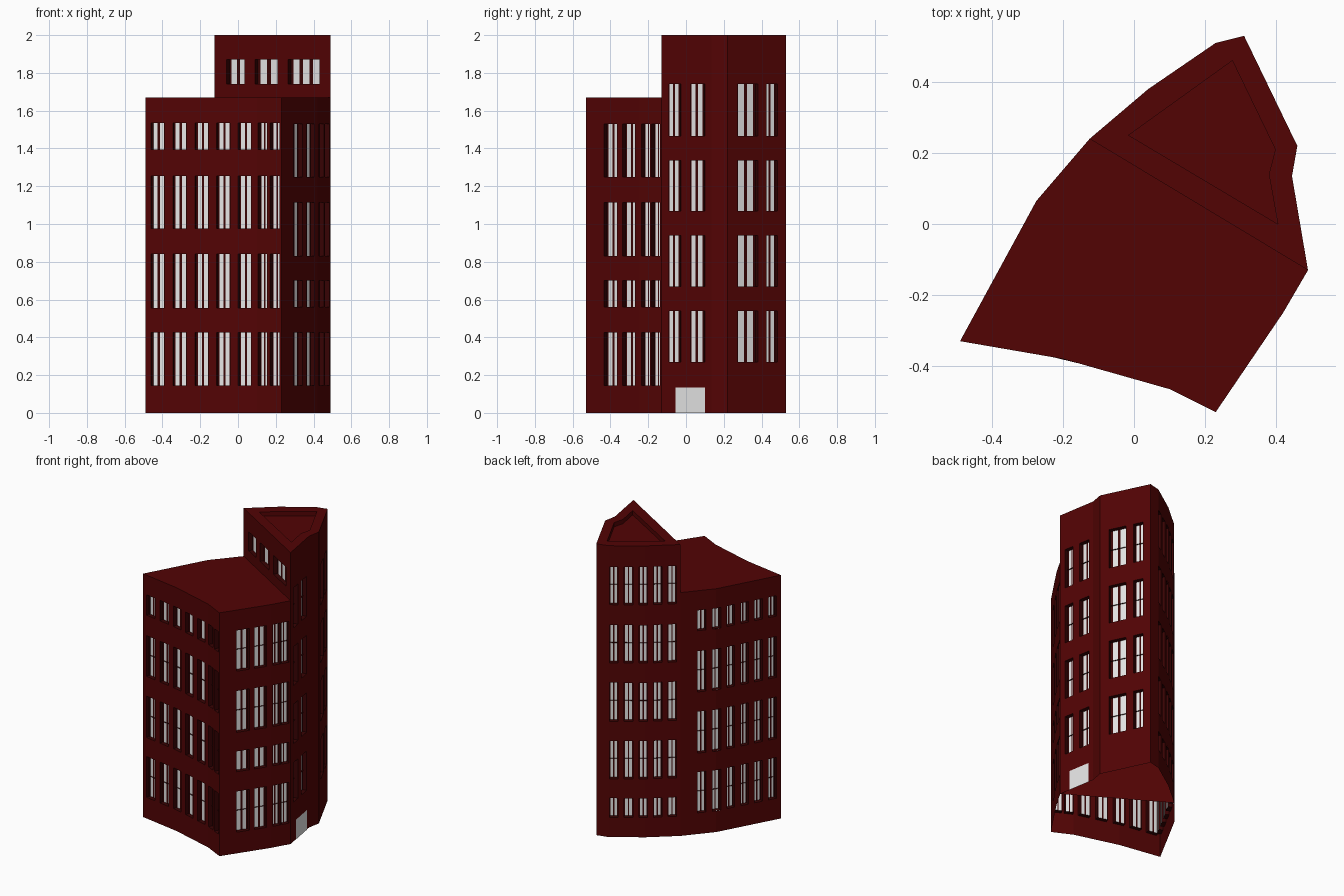
import bpy, bmesh
from mathutils import Vector

cube = bpy.data.objects.get("Cube")
if cube:
    bpy.data.objects.remove(cube, do_unlink=True)


def material(name, color):
    m = bpy.data.materials.new(name)
    m.use_nodes = True
    m.diffuse_color = (*color, 1)
    m.node_tree.nodes["Principled BSDF"].inputs["Base Color"].default_value = (*color, 1)
    return m


MATS = [material("dark red wall", (0.085, 0.001, 0.0012)),
        material("shadow red frame", (0.04, 0.0008, 0.001)),
        material("pale grey glass", (0.79, 0.79, 0.79))]
WALL, FRAME, GLASS = range(3)
LOW, HIGH, DEPTH = 1.67, 2.0, 0.028

# Plan corners, counter-clockwise seen from above
A, B, C, D, E, F = [Vector(p) for p in (
    (-.49, -.33), (-.2, -.38), (.1, -.465), (.23, -.53), (.42, -.25), (.49, -.13))]
G, H, I, J, K, L, M = [Vector(p) for p in (
    (.445, .135), (.46, .22), (.31, .53), (.23, .51), (.04, .38), (-.125, .24), (-.275, .065))]


def finish(bm, name):
    bmesh.ops.remove_doubles(bm, verts=bm.verts, dist=0.0001)
    me = bpy.data.meshes.new(name)
    bm.to_mesh(me)
    bm.free()
    for m in MATS:
        me.materials.append(m)
    ob = bpy.data.objects.new(name, me)
    bpy.context.scene.collection.objects.link(ob)
    return ob


def face(bm, points, mat=WALL):
    f = bm.faces.new([bm.verts.new(p) for p in points])
    f.material_index = mat
    return f


def upright(bm, p, q, z0, z1, mat=WALL):
    face(bm, [(*p, z0), (*q, z0), (*q, z1), (*p, z1)], mat)


def along(path, s):
    """Point at distance s along a plan polyline."""
    for p, q in zip(path, path[1:]):
        d = (q - p).length
        if s <= d + 1e-6:
            return p.lerp(q, s / d)
        s -= d
    return path[-1].copy()


def window(bm, p, q, z0, z1, panes):
    """Deeply recessed window: reveals, frame and glass strips, thin cross bar."""
    t = (q - p).normalized()
    inward = Vector((-t.y, t.x)) * DEPTH
    bp, bq = p + inward, q + inward
    upright(bm, p, bp, z0, z1, FRAME)
    upright(bm, bq, q, z0, z1, FRAME)
    face(bm, [(*p, z0), (*q, z0), (*bq, z0), (*bp, z0)], FRAME)
    face(bm, [(*bp, z1), (*bq, z1), (*q, z1), (*p, z1)], FRAME)
    widths = [1.2] + [3.0, 1.6] * (panes - 1) + [3.0, 1.2]
    done, total = 0, sum(widths)
    for i, w in enumerate(widths):
        upright(bm, bp.lerp(bq, done / total), bp.lerp(bq, (done + w) / total),
                z0, z1, GLASS if i % 2 else FRAME)
        done += w
    if z1 - z0 > 0.2:
        zm = (z0 + z1) / 2
        fp, fq = p.lerp(bp, 0.7), q.lerp(bq, 0.7)
        face(bm, [(*fp, zm), (*fq, zm), (*bq, zm), (*bp, zm)], FRAME)


def facade(name, path, z0, z1, columns, rows):
    """Wall along a polyline with windows where columns and rows cross."""
    bm = bmesh.new()
    corners = [0]
    for p, q in zip(path, path[1:]):
        corners.append(corners[-1] + (q - p).length)
    xs = sorted(set(corners + [s for c in columns for s in c[:2]]))
    zs = sorted({z0, z1, *[z for r in rows for z in r]})
    for s0, s1 in zip(xs, xs[1:]):
        in_col = any(c[0] <= (s0 + s1) / 2 <= c[1] for c in columns)
        for a, b in zip(zs, zs[1:]):
            in_row = any(r[0] <= (a + b) / 2 <= r[1] for r in rows)
            if not (in_col and in_row):
                upright(bm, along(path, s0), along(path, s1), a, b)
    for c in columns:
        for a, b in rows:
            window(bm, along(path, c[0]), along(path, c[1]), a, b,
                   c[2] if len(c) > 2 else 2)
    return finish(bm, name)


def repeat(start, step, width, count):
    return [(start + step * i, start + step * i + width) for i in range(count)]


# Lower wing walls
street_rows = [(.145, .425), (.555, .84), (.975, 1.255), (1.395, 1.535)]
facade("wing_front_wall", [A, B, C, D], 0, LOW,
       repeat(.03, .118, .073, 5) + repeat(.612, .073, .055, 2), street_rows)
facade("wing_side_wall", [D, E, F], 0, LOW,
       [(.115, .199), (.235, .314), (.356, .407), (.417, .468)],
       [(.145, .425), (.56, .7), (.83, 1.115), (1.25, 1.53)])
facade("wing_back_wall", [L, M, A], 0, LOW, repeat(.11, .097, .055, 6), street_rows)

# Tower walls
facade("tower_side_wall", [F, G, H, I], 0, HIGH,
       [(.04, .105), (.157, .233), (.415, .533), (.583, .649)],
       [(.27, .54), (.67, .94), (1.07, 1.335), (1.465, 1.74)])
facade("tower_corner_wall", [I, J], 0, HIGH, [], [])
facade("tower_back_wall", [J, K, L], 0, HIGH, repeat(.005, .0912, .054, 5),
       [(.135, .267), (.4, .66), (.795, 1.06), (1.195, 1.455), (1.595, 1.855)])
facade("tower_upper_front_wall", [L, F], LOW, HIGH,
       [(.076, .187), (.25, .391), (.455, .648, 3)], [(1.74, 1.87)])

# Wall between wing and tower, seen from the tower's open underside
facade("party_wall", [F, L], 0, LOW, [], [])

# Wing roof
bm = bmesh.new()
face(bm, [(*p, LOW) for p in (A, B, C, D, E, F, L, M)])
finish(bm, "wing_roof")

# Tower roof with a sunken panel
rim = [Vector(p) for p in ((-.015, .25), (.405, 0), (.38, .14), (.398, .21), (.277, .46))]
bm = bmesh.new()
edges = []
for loop in ([F, G, H, I, J, K, L], rim):
    vs = [bm.verts.new((*p, HIGH)) for p in loop]
    edges += [bm.edges.new((v, vs[i - 1])) for i, v in enumerate(vs)]
bmesh.ops.triangle_fill(bm, edges=edges, use_beauty=True, normal=(0, 0, 1))
bm.normal_update()
for f in bm.faces:
    if f.normal.z < 0:
        f.normal_flip()
sunk = HIGH - 0.03
for i, p in enumerate(rim):
    upright(bm, p, rim[i - 1], sunk, HIGH)
face(bm, [(*p, sunk) for p in rim])
finish(bm, "tower_roof")

# Entrance door plate on the tower side
bm = bmesh.new()
out = Vector(((G - F).y, -(G - F).x)).normalized() * 0.0015
upright(bm, along([F, G], .076) + out, along([F, G], .233) + out, 0, .135, GLASS)
finish(bm, "entrance_door")
